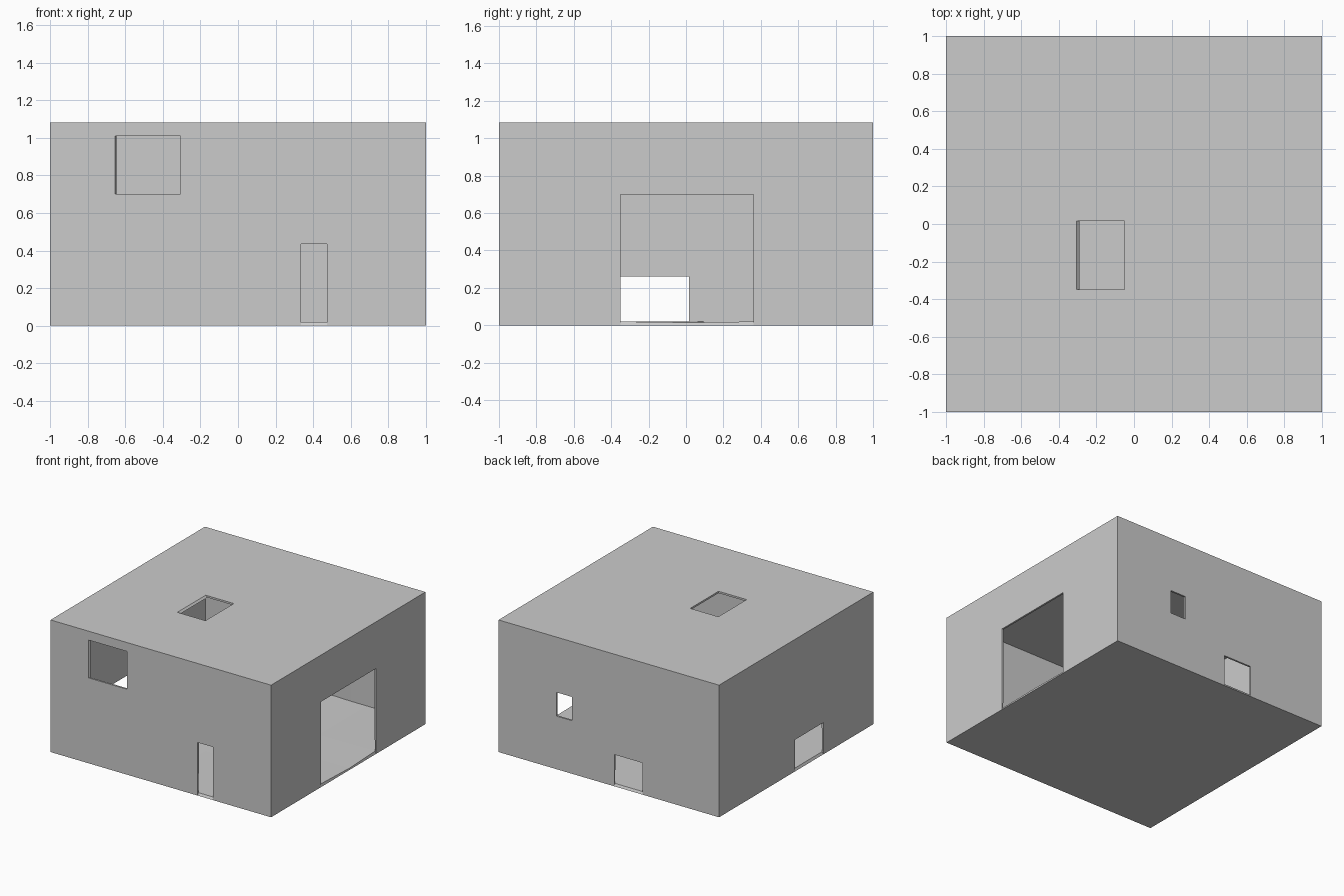
import bpy, bmesh
from mathutils import Vector

if "Cube" in bpy.data.objects:
    bpy.data.objects.remove(bpy.data.objects["Cube"])

H, T = 1.083, 0.015

# Closed box shell, standing on the ground
bm = bmesh.new()
bmesh.ops.create_cube(bm, size=2)
for v in bm.verts:
    v.co.z = H if v.co.z > 0 else 0

# Loop cuts along each axis, shared by all the openings
cuts = [(-0.655, -0.305, -0.05, 0.335, 0.475),
        (-0.35, 0.017, 0.36),
        (0.26, 0.435, 0.63, 0.70, 1.01)]
for axis, values in enumerate(cuts):
    normal = Vector((0, 0, 0))
    normal[axis] = 1
    for value in values:
        bmesh.ops.bisect_plane(bm, geom=bm.verts[:] + bm.edges[:] + bm.faces[:],
                               plane_co=normal * value, plane_no=normal)

# Openings as (low corner, high corner)
openings = [
    ((-0.655, -1.1, 0.70), (-0.305, -0.9, 1.01)),   # front window
    ((0.335, -1.1, 0), (0.475, -0.9, 0.435)),       # front door
    ((0.9, -0.35, 0), (1.1, 0.36, 0.70)),           # large right doorway
    ((-1.1, -0.35, 0), (-0.9, 0.017, 0.26)),        # low left opening
    ((0.335, 0.9, 0.435), (0.475, 1.1, 0.63)),      # back window
    ((-0.305, 0.9, 0), (-0.05, 1.1, 0.26)),         # low back opening
    ((-0.305, -0.35, 1.05), (-0.05, 0.017, 1.1)),   # roof opening
]


def inside(p, box):
    return all(box[0][i] < p[i] < box[1][i] for i in range(3))


holes = [f for f in bm.faces
         if any(inside(f.calc_center_median(), b) for b in openings)]
bmesh.ops.delete(bm, geom=holes, context='FACES')
bmesh.ops.recalc_face_normals(bm, faces=bm.faces[:])
mesh = bpy.data.meshes.new("room_shell")
bm.to_mesh(mesh)
bm.free()
room = bpy.data.objects.new("room_shell", mesh)
bpy.context.collection.objects.link(room)
bpy.context.view_layer.objects.active = room
room.select_set(True)

# Thin walls growing inward
shell = room.modifiers.new("walls", 'SOLIDIFY')
shell.thickness = T
shell.offset = -1
shell.use_even_offset = True
bpy.ops.object.modifier_apply(modifier=shell.name)

# Slight slant on the left edge of the roof opening and front window
for v in room.data.vertices:
    x, y, z = v.co
    if abs(x + 0.305) < 0.003 and H - 0.02 < z < H - 0.01 and -0.36 < y < 0.03:
        v.co.x += 0.015
    if abs(x + 0.655) < 0.003 and -0.99 < y < -0.98 and 0.69 < z < 1.02:
        v.co.x += 0.008
